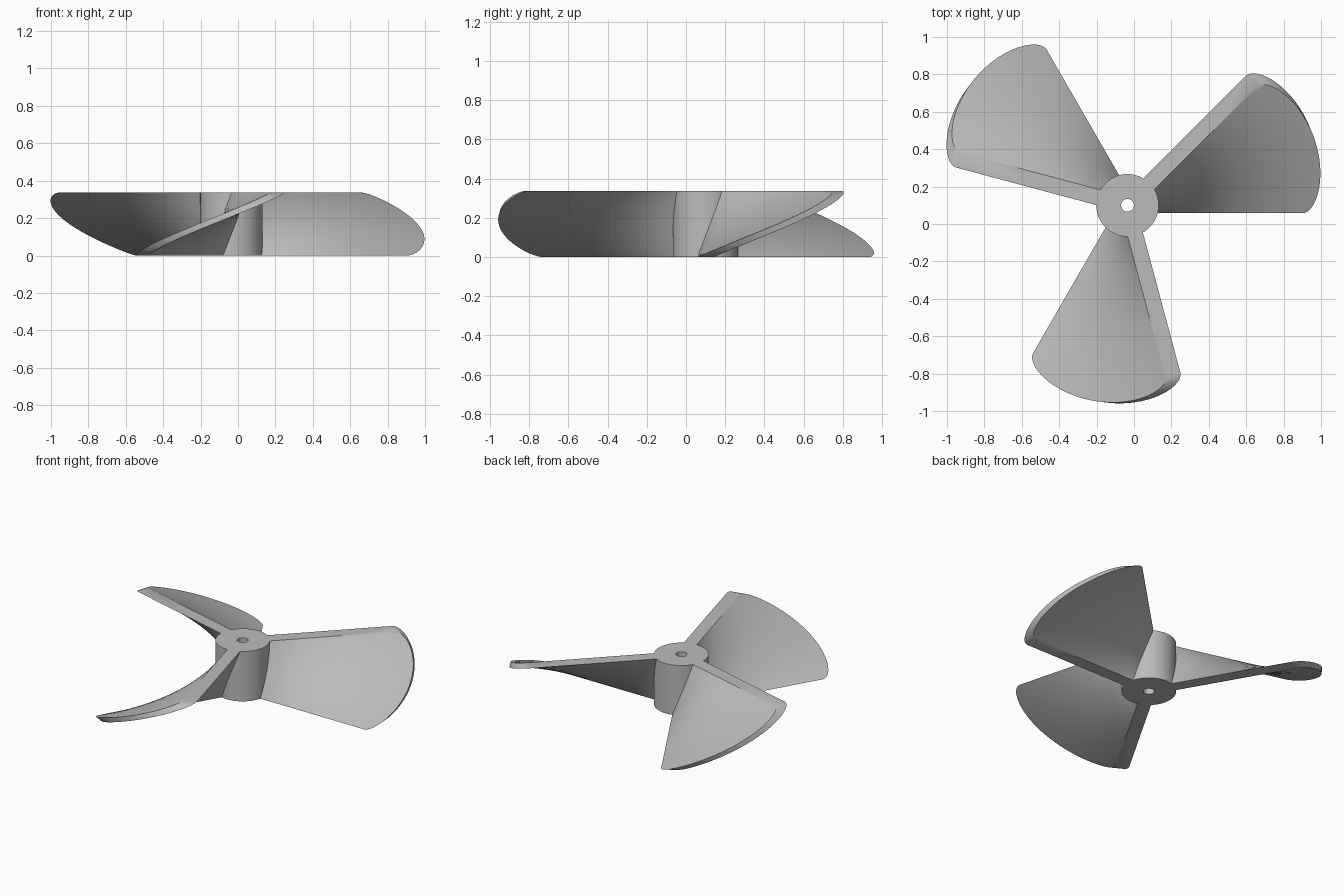
import bpy, bmesh
from math import sin, cos, pi, radians, sqrt

cube = bpy.data.objects.get("Cube")
if cube:
    bpy.data.objects.remove(cube, do_unlink=True)

CENTRE = (-0.035, 0.10)      # hub axis
HEIGHT = 0.337
HUB_R, HOLE_R = 0.167, 0.034
HALF_THICK = 0.042
TWIST = radians(45)
ROOT_R, TIP_R, TIP_BULGE = 0.16, 0.935, 0.125
LAYERS, SPANS = 64, 12

grey = bpy.data.materials.new("light_grey")
grey.use_nodes = True
colour = (0.5, 0.5, 0.5, 1)
grey.diffuse_color = colour
grey.node_tree.nodes["Principled BSDF"].inputs["Base Color"].default_value = colour


def finish(bm, name):
    bmesh.ops.recalc_face_normals(bm, faces=bm.faces)
    mesh = bpy.data.meshes.new(name)
    bm.to_mesh(mesh)
    bm.free()
    mesh.materials.append(grey)
    obj = bpy.data.objects.new(name, mesh)
    obj.location = (*CENTRE, 0)
    bpy.context.collection.objects.link(obj)
    bpy.ops.object.select_all(action='DESELECT')
    obj.select_set(True)
    bpy.context.view_layer.objects.active = obj
    bpy.ops.object.shade_smooth_by_angle(angle=radians(30))
    return obj


def bridge_rings(bm, rings):
    """Join each ring of vertices to the next one with quads."""
    for a, b in zip(rings, rings[1:]):
        for i in range(len(a)):
            j = (i + 1) % len(a)
            bm.faces.new((a[i], a[j], b[j], b[i]))


def make_hub(sides=96):
    # Tube with a bore through the middle
    bm = bmesh.new()
    rings = [[bm.verts.new((r * cos(2 * pi * i / sides), r * sin(2 * pi * i / sides), z))
              for i in range(sides)]
             for r, z in ((HOLE_R, 0), (HUB_R, 0), (HUB_R, HEIGHT), (HOLE_R, HEIGHT))]
    bridge_rings(bm, rings + rings[:1])
    return finish(bm, "hub")


def make_blade(name, start):
    # Straight bar section twisted upwards, with a rounded tip in elevation
    bm = bmesh.new()
    rings = []
    for k in range(LAYERS + 1):
        u = -cos(pi * k / LAYERS)
        t = (u + 1) / 2
        angle = start + TWIST * t
        tip = TIP_R + TIP_BULGE * sqrt(max(0, 1 - u * u))
        spans = [ROOT_R + (tip - ROOT_R) * s / SPANS for s in range(SPANS + 1)]
        outline = [(r, -HALF_THICK) for r in spans]
        outline += [(r, HALF_THICK) for r in reversed(spans)]
        rings.append([bm.verts.new((r * cos(angle) - w * sin(angle),
                                    r * sin(angle) + w * cos(angle), HEIGHT * t))
                      for r, w in outline])
    bridge_rings(bm, rings)
    bm.faces.new(rings[0])
    bm.faces.new(rings[-1])
    return finish(bm, name)


make_hub()
for n, name in enumerate(("blade_left", "blade_back_right", "blade_front")):
    make_blade(name, n * 2 * pi / 3)
